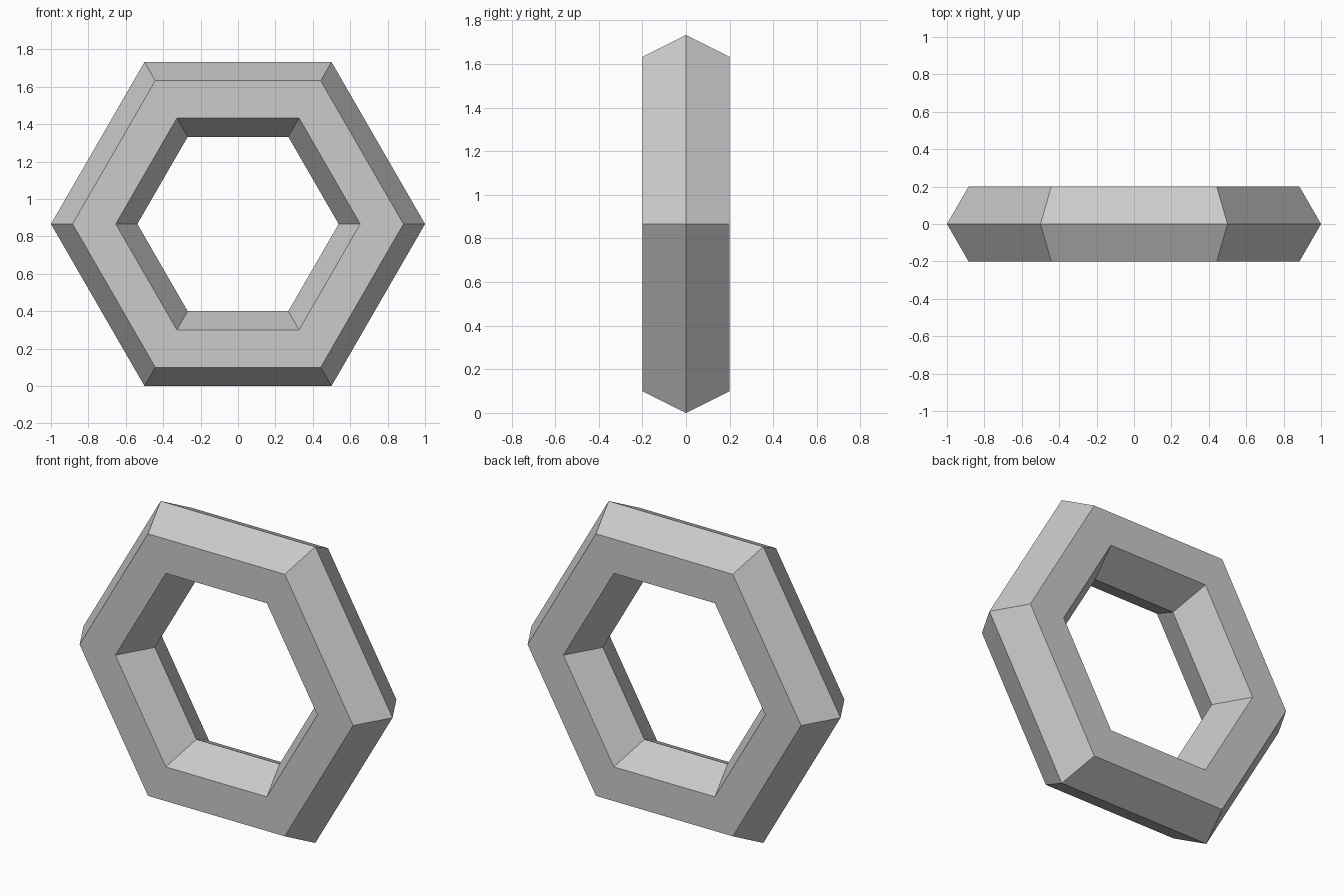
import bpy, bmesh, math

if "Cube" in bpy.data.objects:
    bpy.data.objects.remove(bpy.data.objects["Cube"])

SIDES = 6
APOTHEM = math.cos(math.pi / SIDES)
# Tube cross-section: (distance from the ring axis to the flat side, depth y)
PROFILE = [(APOTHEM, 0), (APOTHEM - 0.1, 0.2), (APOTHEM - 0.3, 0.2),
           (APOTHEM - 0.4, 0), (APOTHEM - 0.3, -0.2), (APOTHEM - 0.1, -0.2)]

# Hexagonal ring: sweep the six-sided profile around the y axis
bm = bmesh.new()
rings = []
for i in range(SIDES):
    a = 2 * math.pi * i / SIDES
    rings.append([bm.verts.new((d / APOTHEM * math.cos(a), y,
                                APOTHEM + d / APOTHEM * math.sin(a)))
                  for d, y in PROFILE])
n = len(PROFILE)
for i in range(SIDES):
    r, s = rings[i], rings[(i + 1) % SIDES]
    for j in range(n):
        k = (j + 1) % n
        bm.faces.new((r[j], s[j], s[k], r[k]))
bmesh.ops.recalc_face_normals(bm, faces=bm.faces)

mesh = bpy.data.meshes.new("hexagonal_ring")
bm.to_mesh(mesh)
bm.free()
bpy.context.collection.objects.link(bpy.data.objects.new("hexagonal_ring", mesh))
